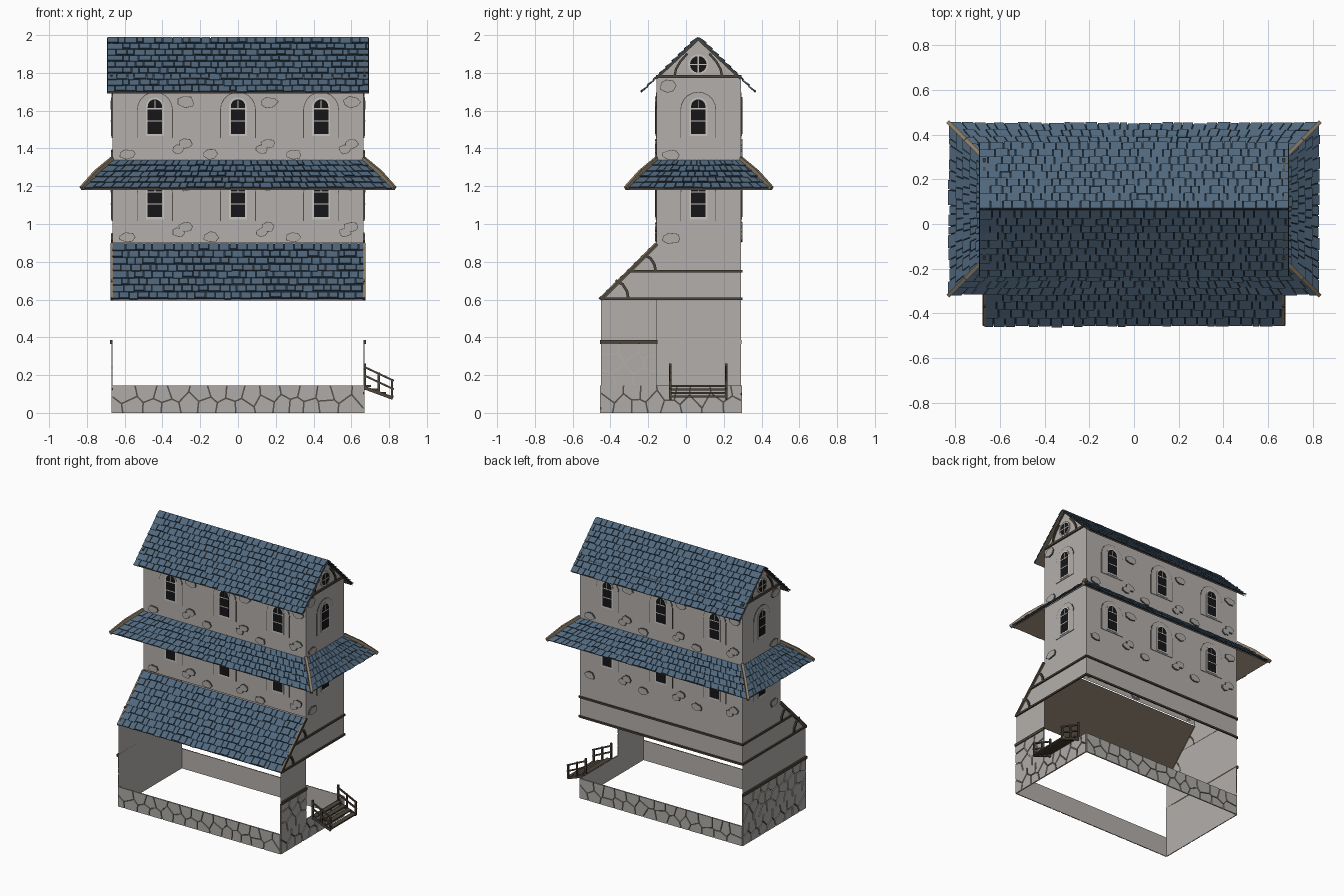
import bpy, bmesh, math, random
from mathutils import Vector as V

if "Cube" in bpy.data.objects:
    bpy.data.objects.remove(bpy.data.objects["Cube"])

random.seed(4)
COL = {"wall plaster": (.45, .43, .41), "stone": (.43, .41, .39), "mortar": (.09, .083, .078),
       "roof tile": (.08, .137, .205), "roof gap": (.018, .028, .042), "dark wood": (.075, .06, .043),
       "tan wood": (.26, .20, .125), "roof underside": (.15, .12, .09),
       "window glass": (.008, .008, .01), "window frame": (.58, .56, .52)}
MAT = {}
for k, c in COL.items():
    MAT[k] = bpy.data.materials.new(k)
    MAT[k].diffuse_color = (*c, 1)
Z = V((0, 0, 1))


class Part:
    """Collects coloured faces and solids into one named object."""
    def __init__(self, name):
        self.name, self.bm, self.mats = name, bmesh.new(), []

    def poly(self, pts, m):
        if m not in self.mats:
            self.mats.append(m)
        f = self.bm.faces.new([p if isinstance(p, bmesh.types.BMVert) else self.bm.verts.new(p) for p in pts])
        f.material_index = self.mats.index(m)

    def prism(self, pts, off, m):
        a = [self.bm.verts.new(p) for p in pts]
        b = [self.bm.verts.new(p + off) for p in pts]
        self.poly(a[::-1], m)
        self.poly(b, m)
        for i in range(len(a)):
            j = (i + 1) % len(a)
            self.poly((a[i], a[j], b[j], b[i]), m)

    def beam(self, a, b, w, h, m):
        a, b = V(a), V(b)
        d = (b - a).normalized()
        s = d.cross(Z) if abs(d.z) < .99 else V((1, 0, 0))
        s.normalize()
        t = s.cross(d)
        self.prism([a + s * i * w / 2 + t * j * h / 2 for i, j in ((-1, -1), (1, -1), (1, 1), (-1, 1))], b - a, m)

    def plate(self, F, pts, d0, d1, m):
        self.prism([F(u, z, d0) for u, z in pts], F(0, 0, d1) - F(0, 0, d0), m)

    def strip(self, F, path, w, d, m):
        for p, q in zip(path, path[1:]):
            p, q = V(p), V(q)
            t = (q - p).normalized()
            n = V((-t.y, t.x)) * w / 2
            e = t * w * .2
            self.plate(F, [p - n - e, q - n + e, q + n + e, p + n - e], 0, d, m)

    def done(self):
        bmesh.ops.recalc_face_normals(self.bm, faces=self.bm.faces)
        me = bpy.data.meshes.new(self.name)
        self.bm.to_mesh(me)
        self.bm.free()
        for m in self.mats:
            me.materials.append(MAT[m])
        bpy.context.collection.objects.link(bpy.data.objects.new(self.name, me))


def frame(o, U, n):
    o, U, n = V(o), V(U), V(n)
    return lambda u, z, d=0: o + U * u + Z * z + n * d


def rect(u0, u1, z0, z1):
    return [(u0, z0), (u1, z0), (u1, z1), (u0, z1)]


HX, YF, YT, YB, YC = .665, -.45, -.155, .29, .065
front = frame((0, YT, 0), (1, 0, 0), (0, -1, 0))
back = frame((0, YB, 0), (-1, 0, 0), (0, 1, 0))
base_front = frame((0, YF, 0), (1, 0, 0), (0, -1, 0))
right = frame((HX, 0, 0), (0, 1, 0), (1, 0, 0))
left = frame((-HX, 0, 0), (0, 1, 0), (-1, 0, 0))

# plaster walls
w = Part("plaster_walls")
w.poly([front(*p) for p in rect(-HX, HX, .9, 1.78)], "wall plaster")
w.poly([back(*p) for p in rect(-HX, HX, .6, 1.78)], "wall plaster")
for F, y1 in ((right, YT), (left, YB)):
    w.poly([F(*p) for p in ((YF, .6), (YB, .6), (YB, 1.78), (YC, 1.99), (YT, 1.78), (YT, .9))], "wall plaster")
    w.poly([F(*p) for p in rect(YF, y1, .145, .6)], "wall plaster")
w.done()


# rubble stonework: shrunken voronoi cells on a mortar sheet
def clip(poly, m, d):
    out = []
    for p, q in zip(poly, poly[1:] + poly[:1]):
        a, b = (p - m).dot(d), (q - m).dot(d)
        if a <= 0:
            out.append(p)
        if a * b < 0:
            out.append(p.lerp(q, a / (a - b)))
    return out


def rubble(part, F, u0, u1, z0, z1):
    nu, nz = round((u1 - u0) / .095), max(2, round((z1 - z0) / .068))
    su, sz = (u1 - u0) / nu, (z1 - z0) / nz
    seeds = [V((u0 + (i + .5 + .5 * (j % 2) - .25 + random.uniform(-.3, .3)) * su,
                z0 + (j + .5 + random.uniform(-.28, .28)) * sz)) for i in range(nu) for j in range(nz)]
    part.poly([F(*p) for p in rect(u0, u1, z0, z1)], "mortar")
    part.poly([F(*p, -.004) for p in rect(u0, u1, z0, z1)], "wall plaster")
    for s in seeds:
        cell = [V(p) for p in rect(u0, u1, z0, z1)]
        for t in seeds:
            if t is not s and (t - s).length < .3 and cell:
                d = (t - s).normalized()
                cell = clip(cell, (s + t) / 2 - d * .004, d)
        if len(cell) > 2:
            part.plate(F, cell, 0, .006, "stone")


b = Part("stone_base")
rubble(b, base_front, -HX, HX, 0, .145)
rubble(b, back, -HX, HX, 0, .145)
for F, y1 in ((right, YT), (left, YB)):
    rubble(b, F, YF, YB, 0, .145)
    rubble(b, F, YF, y1, .145, .37)
b.done()


# windows, arched surrounds and loose wall stones
def arch(u, wd, z0, z1):
    r = wd / 2
    return [(u - r, z0), (u + r, z0)] + [(u + r * math.cos(a), z1 - r + r * math.sin(a))
                                       for a in (math.pi * i / 10 for i in range(11))]


def window(part, F, u, z):
    part.plate(F, arch(u, .19, z - .01, z + .235), 0, .002, "mortar")
    part.plate(F, arch(u, .182, z - .01, z + .231), 0, .004, "wall plaster")
    part.plate(F, arch(u, .095, z, z + .205), 0, .007, "window frame")
    part.plate(F, arch(u, .076, z + .012, z + .195), 0, .008, "window glass")
    for zz in (.08, .145):
        part.plate(F, rect(u - .038, u + .038, z + zz - .003, z + zz + .003), 0, .009, "window frame")
    part.plate(F, rect(u - .002, u + .002, z + .145, z + .19), 0, .009, "window frame")


def pebble(part, F, u, z, wd, h):
    k = [(random.uniform(.85, 1.1), math.tau * (i + random.uniform(-.2, .2)) / 7) for i in range(7)]
    for grow, d, m in ((.004, .005, "mortar"), (0, .008, "stone")):
        part.plate(F, [(u + (wd / 2 + grow) * r * math.cos(a), z + (h / 2 + grow) * r * math.sin(a))
                       for r, a in k], 0, d, m)


win, peb = Part("windows"), Part("wall_stones")
for dz in (0, -.44):
    for F in (front, back):
        for u in (-.44, 0, .44):
            window(win, F, u, 1.465 + dz)
            for du, z, wd, h in ((-.145, 1.37, .08, .05), (.125, 1.395, .06, .045),
                                 (.16, 1.425, .07, .05), (.165, 1.645, .09, .055)):
                pebble(peb, F, u + du, z + dz, wd, h)
    for F in (right, left):
        window(win, F, YC, 1.465 + dz)
        pebble(peb, F, YC - .145, 1.365 + dz, .09, .055)
for F in (right, left):
    pebble(peb, F, YC - .16, 1.73, .09, .06)
    # round gable window
    for r, d, m in ((.054, .007, "window frame"), (.044, .008, "window glass")):
        win.plate(F, [(YC + r * math.cos(math.tau * i / 16), 1.845 + r * math.sin(math.tau * i / 16))
                      for i in range(16)], 0, d, m)
    win.plate(F, rect(YC - .044, YC + .044, 1.842, 1.848), 0, .009, "window frame")
    win.plate(F, rect(YC - .003, YC + .003, 1.801, 1.889), 0, .009, "window frame")
win.done()
peb.done()

# timber trim: bands, curved braces, rafters
t = Part("timber_trim")
for z in (.605, .75):
    t.strip(back, [(-HX, z), (HX, z)], .013, .01, "dark wood")
for F, y1 in ((right, YT), (left, YB)):
    t.strip(F, [(YF, .605), (YB, .605)], .013, .01, "dark wood")
    t.strip(F, [(-.3, .75), (YB, .75)], .013, .01, "dark wood")
    t.strip(F, [(YF, .375), (y1, .375)], .02, .012, "dark wood")
    t.strip(F, [(YF, .602), (YT, .892)], .014, .01, "dark wood")
    for y, z, s in ((-.305, .605, 1), (-.16, .75, .9)):
        t.strip(F, [(y, z), (y - .008 * s, z + .04 * s), (y - .03 * s, z + .075 * s), (y - .065 * s, z + .095 * s)],
                .014, .01, "dark wood")
    t.strip(F, [(YT, 1.78), (YB, 1.78)], .016, .01, "dark wood")
    for s in (-1, 1):
        t.strip(F, [(YC + s * .222, 1.772), (YC, 1.98)], .014, .01, "dark wood")
        t.strip(F, [(YC + s * .125, 1.785), (YC + s * .118, 1.82), (YC + s * .095, 1.86), (YC + s * .06, 1.9)],
                .012, .01, "dark wood")
t.done()


# tiled roof slopes: dark sheet, brown underside, rows of uneven tiles
def tiles(name, el, er, tl, tr, rows):
    el, er, tl, tr = map(V, (el, er, tl, tr))
    n = (er - el).cross(tl - el).normalized()
    n *= 1 if n.z > 0 else -1
    part = Part(name)
    part.poly([el, er, tr, tl], "roof gap")
    part.poly([p - n * .008 for p in (el, er, tr, tl)], "roof underside")
    P = lambda u, s: el.lerp(er, u).lerp(tl.lerp(tr, u), s)
    cols = round((er - el).length / .05)
    for r in range(rows):
        us = [0] + [(i + .5 * (r % 2) + random.uniform(-.22, .22)) / cols for i in range(1, cols)] + [1]
        g = .0022 / (er - el).length
        for u0, u1 in zip(us, us[1:]):
            s0, s1 = (r + random.uniform(-.12, .1)) / rows, (r + .96) / rows
            lift = random.uniform(.010, .014)
            part.prism([P(u0 + g, s0) + n * lift, P(u1 - g, s0) + n * lift,
                        P(u1 - g, s1) + n * .006, P(u0 + g, s1) + n * .006], n * -.007, "roof tile")
    part.done()


for nm, s in (("front", -1), ("back", 1)):
    tiles("top_roof_" + nm, (-.693, YC + s * .295, 1.697), (.693, YC + s * .295, 1.697),
          (-.693, YC, 1.986), (.693, YC, 1.986), 9)
tiles("lower_roof", (-.67, -.449, .602), (.67, -.449, .602), (-.67, YT, .893), (.67, YT, .893), 8)

# skirt roof round the tower
E = .155
inner = [(-HX, YT), (HX, YT), (HX, YB), (-HX, YB)]
outer = [(-HX - E, YT - E), (HX + E, YT - E), (HX + E, YB + E), (-HX - E, YB + E)]
for i, nm in enumerate(("front", "right", "back", "left")):
    j = (i + 1) % 4
    tiles("skirt_roof_" + nm, (*outer[i], 1.187), (*outer[j], 1.187), (*inner[i], 1.335), (*inner[j], 1.335), 5)

# arched hip beams and lower roof edge boards
h = Part("hip_beams")
for (x, y), (X, Y) in zip(inner, outer):
    sx, sy = math.copysign(1, X), (1 if Y > 0 else -1)
    pts = [(x + sx * k, y + sy * k, z) for k, z in ((0, 1.345), (.085, 1.275), (.163, 1.188))]
    for p, q in zip(pts, pts[1:]):
        h.beam(p, q, .018, .022, "tan wood")
for s in (-1, 1):
    h.beam((s * .668, -.449, .603), (s * .668, YT, .893), .01, .022, "tan wood")
h.done()

# side stairs with railings
st = Part("side_stairs")
for i in range(4):
    x, z = .685 + .04 * i, .143 - .019 * i
    st.beam((x, -.08, z), (x, .212, z), .036, .01, "dark wood")
for y in (-.083, .213):
    st.beam((.665, y, .135), (.82, y, .078), .01, .018, "dark wood")
    for dz in (.105, .06):
        st.beam((.665, y, .14 + dz), (.825, y, .065 + dz), .01, .01, "dark wood")
    for x, z0, z1 in ((.672, .12, .262), (.745, .1, .215), (.815, .075, .178)):
        st.beam((x, y, z0), (x, y, z1), .012, .012, "dark wood")
st.done()

for m in bpy.data.materials:
    if m.users and not m.is_grease_pencil:
        m.use_nodes = True
        m.node_tree.nodes["Principled BSDF"].inputs["Base Color"].default_value = m.diffuse_color
